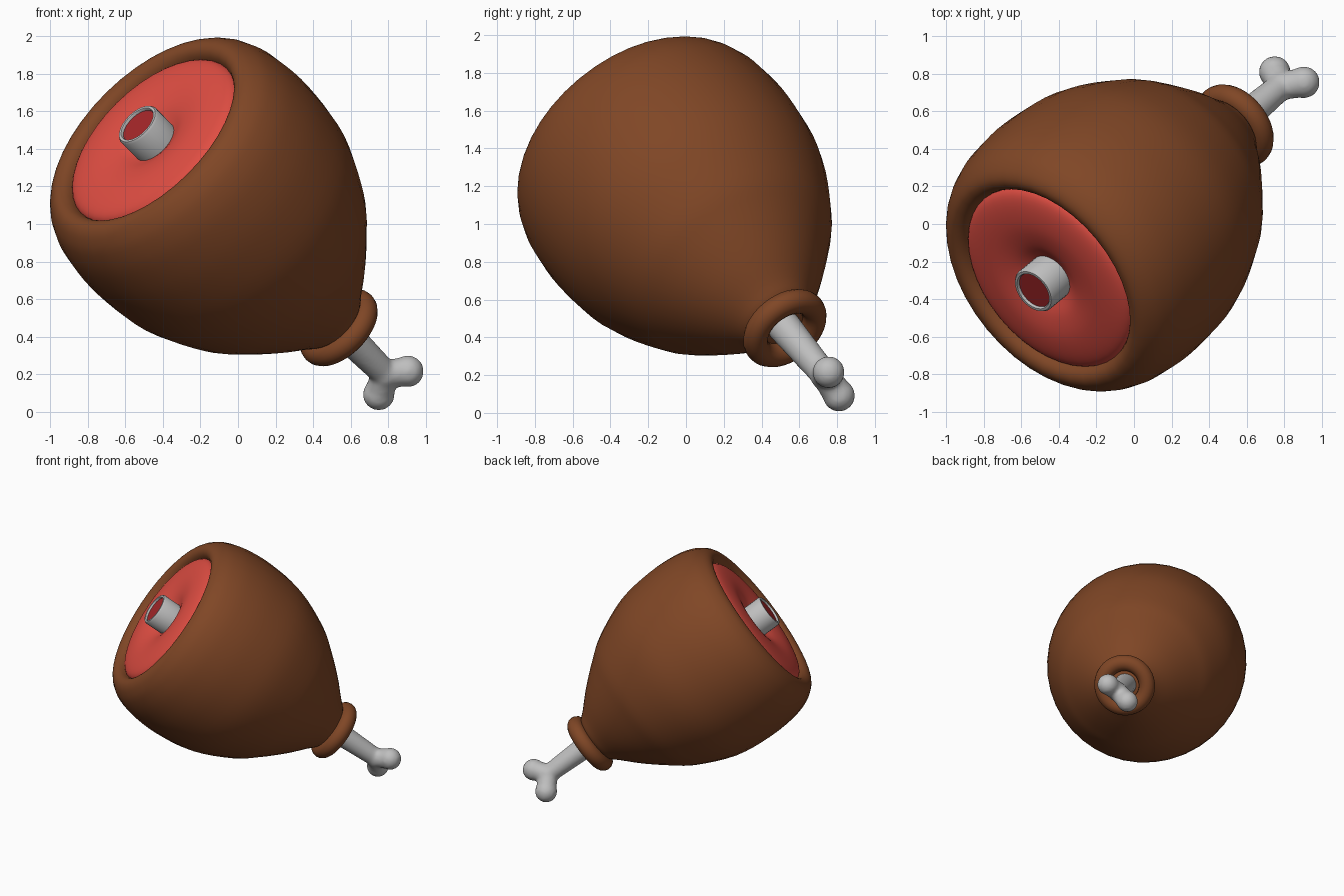
import bpy, bmesh, math
from mathutils import Vector

cube = bpy.data.objects.get("Cube")
if cube:
    bpy.data.objects.remove(cube)

# The ham is turned around a slanted axis: origin at the cut face, pointing to the bone end
ORIGIN = Vector((-0.46, -0.295, 1.455))
AXIS = Vector((0.609, 0.5, -0.615)).normalized()
TURN = AXIS.to_track_quat('Z', 'Y')


def material(name, color):
    m = bpy.data.materials.new(name)
    m.use_nodes = True
    rgba = (*color, 1)
    m.diffuse_color = rgba
    m.node_tree.nodes["Principled BSDF"].inputs["Base Color"].default_value = rgba
    return m


BROWN = material("roasted_brown", (0.215, 0.062, 0.019))
RED = material("meat_red", (0.74, 0.075, 0.055))
DARK_RED = material("marrow_red", (0.38, 0.02, 0.022))
GREY = material("bone_grey", (0.52, 0.52, 0.52))


def smooth_path(pts, steps=4):
    """Catmull-Rom interpolation through a short profile."""
    p = [Vector(q) for q in pts]
    p = [2 * p[0] - p[1]] + p + [2 * p[-1] - p[-2]]
    out = []
    for a, b, c, d in zip(p, p[1:], p[2:], p[3:]):
        for i in range(steps):
            t = i / steps
            out.append(0.5 * (2 * b + (c - a) * t + (2 * a - 5 * b + 4 * c - d) * t * t
                              + (3 * b - a - 3 * c + d) * t ** 3))
    return out + [p[-2]]


def finish(name, bm, mat, place=True):
    bmesh.ops.recalc_face_normals(bm, faces=bm.faces)
    me = bpy.data.meshes.new(name)
    bm.to_mesh(me)
    bm.free()
    me.materials.append(mat)
    ob = bpy.data.objects.new(name, me)
    bpy.context.collection.objects.link(ob)
    if place:
        ob.location = ORIGIN
        ob.rotation_mode = 'QUATERNION'
        ob.rotation_quaternion = TURN
    bpy.ops.object.select_all(action='DESELECT')
    ob.select_set(True)
    bpy.context.view_layer.objects.active = ob
    bpy.ops.object.shade_smooth_by_angle(angle=math.radians(50))
    return ob


def lathe(name, profile, mat, sides=40, closed=False):
    """Spin (radius, height) points around the slanted axis."""
    bm = bmesh.new()
    rings = []
    for r, s in profile:
        if r < 1e-4:
            rings.append([bm.verts.new((0, 0, s))] * sides)
        else:
            rings.append([bm.verts.new((r * math.cos(k * math.tau / sides),
                                        r * math.sin(k * math.tau / sides), s))
                          for k in range(sides)])
    pairs = list(zip(rings, rings[1:])) + ([(rings[-1], rings[0])] if closed else [])
    for a, b in pairs:
        for k in range(sides):
            n = (k + 1) % sides
            corners = list(dict.fromkeys((a[k], a[n], b[n], b[k])))
            if len(corners) > 2:
                bm.faces.new(corners)
    return finish(name, bm, mat)


# Brown skin, from the lip around the cut to the narrow end
lathe("ham_skin", smooth_path([
    (0.53, 0.07), (0.555, 0.0), (0.59, -0.03), (0.635, -0.03), (0.685, 0.005),
    (0.735, 0.08), (0.775, 0.22), (0.788, 0.45), (0.75, 0.75), (0.625, 1.05),
    (0.515, 1.21), (0.375, 1.38), (0.25, 1.51), (0.19, 1.575), (0.11, 1.62), (0, 1.63)]), BROWN)

# Rolled collar where the bone comes out
ring = [(0.18 + 0.065 * math.cos(k * math.tau / 16), 1.636 + 0.065 * math.sin(k * math.tau / 16))
        for k in range(16)]
lathe("skin_collar", ring, BROWN, closed=True)

# Bulging red cut face that dips in towards the bone
lathe("cut_meat", smooth_path([
    (0.08, 0.05), (0.14, 0.02), (0.22, -0.015), (0.33, -0.035), (0.44, -0.03),
    (0.52, -0.008), (0.552, 0.03), (0.545, 0.08)]), RED)

# Sawn bone stub with a marrow disc set inside
lathe("bone_stub", [(0.13, 0.1), (0.13, -0.115), (0.122, -0.127), (0.108, -0.127),
                    (0.104, -0.12), (0.104, -0.06)], GREY, sides=32)
lathe("marrow", [(0, -0.112), (0.105, -0.112)], DARK_RED, sides=32)

# Leg bone: tapered shaft and two knuckles, fused into one soft surface
bm = bmesh.new()


def ball(pos, radius):
    res = bmesh.ops.create_icosphere(bm, subdivisions=3, radius=radius)
    bmesh.ops.translate(bm, verts=res["verts"], vec=pos)


def limb(a, b, ra, rb):
    d = b - a
    res = bmesh.ops.create_cone(bm, cap_ends=True, segments=24, radius1=ra, radius2=rb,
                                depth=d.length)
    bmesh.ops.rotate(bm, verts=res["verts"], matrix=d.to_track_quat('Z', 'Y').to_matrix())
    bmesh.ops.translate(bm, verts=res["verts"], vec=(a + b) / 2)


root = ORIGIN + AXIS * 1.5
fork = Vector((0.785, 0.735, 0.2))
limb(root, fork, 0.096, 0.072)
ball(fork, 0.08)
for knuckle in (Vector((0.905, 0.755, 0.215)), Vector((0.75, 0.81, 0.092))):
    limb(fork, knuckle, 0.074, 0.08)
    ball(knuckle, 0.086)
bone = finish("leg_bone", bm, GREY, place=False)
fuse = bone.modifiers.new("fuse", 'REMESH')
fuse.mode = 'VOXEL'
fuse.voxel_size = 0.014
fuse.use_smooth_shade = True
soften = bone.modifiers.new("soften", 'SMOOTH')
soften.factor = 0.5
soften.iterations = 8
